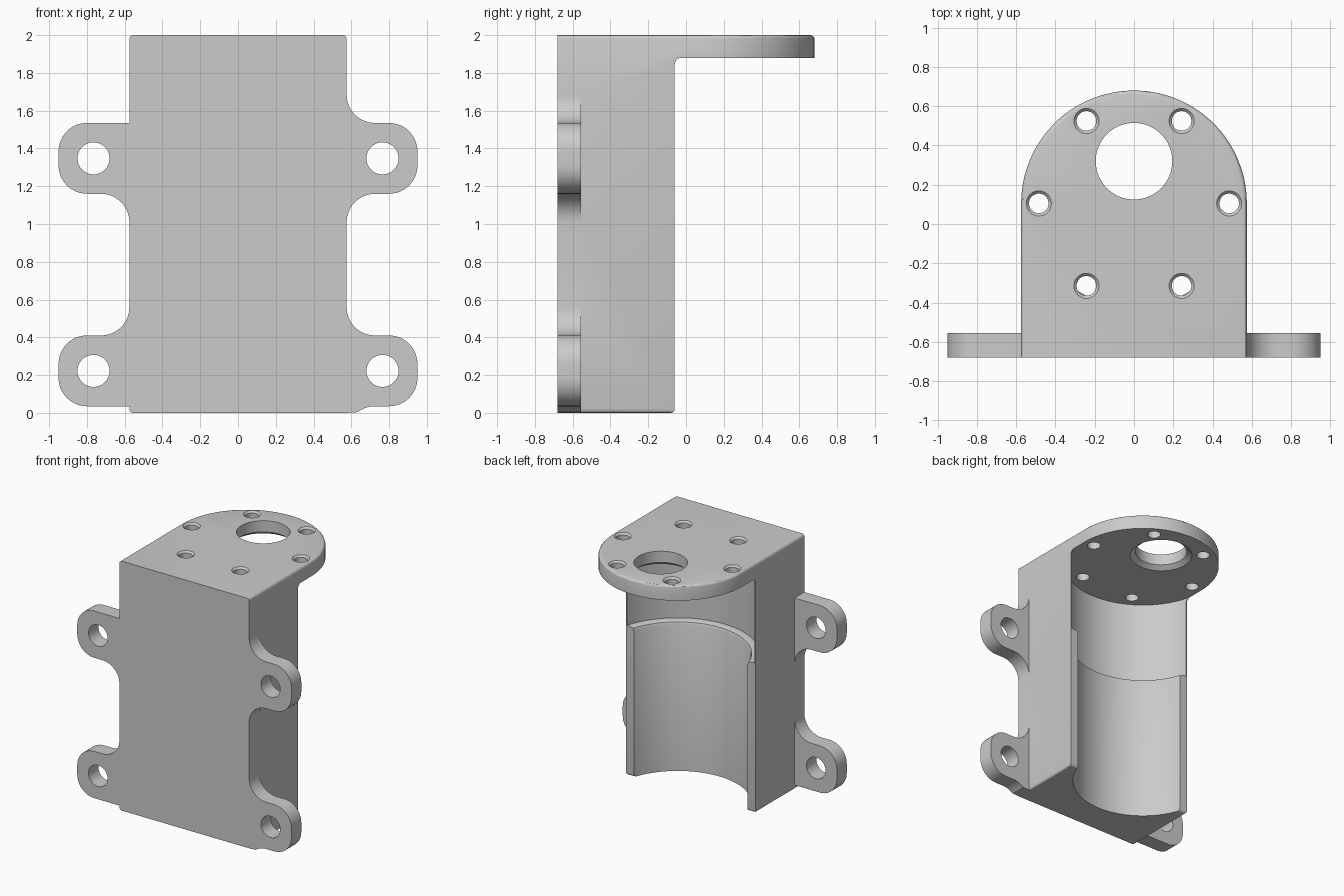
import bpy, bmesh, math
from mathutils import Vector

old = bpy.data.objects.get("Cube")
if old:
    bpy.data.objects.remove(old, do_unlink=True)

grey = bpy.data.materials.new("plain grey")
grey.use_nodes = True
COLOUR = (0.6, 0.6, 0.6, 1)
grey.diffuse_color = COLOUR
grey.node_tree.nodes["Principled BSDF"].inputs["Base Color"].default_value = COLOUR

W, FRONT, WALL_BACK, AXIS = 0.575, -0.68, -0.06, 0.105
PLATE_Z, TOP = 1.88, 2.0


def arc(cx, cy, r, a0, a1, n):
    """Points on an arc, angles in degrees."""
    angles = [math.radians(a0 + (a1 - a0) * i / n) for i in range(n + 1)]
    return [(cx + r * math.cos(a), cy + r * math.sin(a)) for a in angles]


def finish(name, bm):
    bmesh.ops.recalc_face_normals(bm, faces=bm.faces)
    mesh = bpy.data.meshes.new(name)
    bm.to_mesh(mesh)
    bm.free()
    mesh.materials.append(grey)
    ob = bpy.data.objects.new(name, mesh)
    bpy.context.collection.objects.link(ob)
    return ob


def prism(name, points, place, depth, bevel=None):
    """Extrude a flat profile; place turns (u, v) into a 3D point."""
    bm = bmesh.new()
    face = bm.faces.new([bm.verts.new(place(u, v)) for u, v in points])
    out = bmesh.ops.extrude_face_region(bm, geom=[face])
    moved = [g for g in out["geom"] if isinstance(g, bmesh.types.BMVert)]
    bmesh.ops.translate(bm, verts=moved, vec=Vector(depth))
    bmesh.ops.recalc_face_normals(bm, faces=bm.faces)
    if bevel:
        edges = [e for e in bm.edges if bevel(e)]
        bmesh.ops.bevel(bm, geom=edges, offset=0.02, segments=3, profile=0.5,
                        affect='EDGES')
    return finish(name, bm)


def lathe(name, profile, x, y, n=96, axis='Z'):
    """Closed solid of revolution through (radius, height) pairs."""
    bm = bmesh.new()
    rings = []
    for r, h in profile:
        ring = []
        for cu, cv in arc(0, 0, r, 0, 360, n)[:n]:
            co = (x + cu, y + cv, h) if axis == 'Z' else (x + cu, h, y + cv)
            ring.append(bm.verts.new(co))
        rings.append(ring)
    for a, b in zip(rings, rings[1:]):
        for i in range(n):
            j = (i + 1) % n
            bm.faces.new((a[i], a[j], b[j], b[i]))
    bm.faces.new(rings[0])
    bm.faces.new(rings[-1])
    return finish(name, bm)


def combine(target, tool, operation):
    mod = target.modifiers.new("join", 'BOOLEAN')
    mod.operation, mod.solver, mod.object = operation, 'EXACT', tool
    bpy.context.view_layer.objects.active = target
    bpy.ops.object.modifier_apply(modifier=mod.name)
    bpy.data.objects.remove(tool, do_unlink=True)


def rim(edge):
    """Top rim and bottom sides, leaving the front edge sharp."""
    a, b = (v.co for v in edge.verts)
    return abs(a.z - b.z) < 0.01 and (a.y + b.y) / 2 > FRONT + 0.01


# Block with a round-ended top plate
outline = [(-W, FRONT), (W, FRONT)] + arc(0, AXIS, W, 0, 180, 64)
bracket = prism("motor_bracket", outline, lambda u, v: (u, v, 0), (0, 0, TOP), rim)

# Open space behind the walls, under the plate
r = 0.035
back = [(1, -0.1), (WALL_BACK - 0.02, -0.1)]
back += arc(WALL_BACK - 0.02, 0.02, 0.02, -90, 0, 4)
back += arc(WALL_BACK + r, PLATE_Z - r, r, 180, 90, 6) + [(1, PLATE_Z)]
combine(bracket, prism("back_cutter", back, lambda u, v: (-0.8, u, v), (1.6, 0, 0)),
        'DIFFERENCE')

# Stepped round cavity
cavity = [(0.53, -0.1), (0.53, 1.17), (0.538, 1.191), (0.558, 1.2),
          (0.59, 1.2), (0.59, PLATE_Z)]
combine(bracket, lathe("cavity_cutter", cavity, 0, AXIS, 128), 'DIFFERENCE')

# Shaft hole, flared on the underside
shaft = [(0.235, PLATE_Z - 0.05), (0.235, PLATE_Z), (0.195, PLATE_Z + 0.03),
         (0.195, TOP + 0.1)]
combine(bracket, lathe("shaft_cutter", shaft, 0, 0.32, 64), 'DIFFERENCE')

# Ring of six countersunk screw holes
screw = [(0.05, PLATE_Z - 0.1), (0.05, TOP - 0.014), (0.064, TOP), (0.064, TOP + 0.1)]
for x, y in arc(0, AXIS, 0.485, 0, 360, 6)[:6]:
    combine(bracket, lathe("screw_cutter", screw, x, y, 32), 'DIFFERENCE')

# Mounting ears with blended roots
H, R, ROOT, TIP = 0.1875, 0.15, 0.5, 0.8
for side in (1, -1):
    for z in (0.2225, 1.3475):
        upper = z > 1
        ear = [(ROOT, H)]
        if side > 0 or not upper:
            ear = [(ROOT, H + R)] + arc(W + R, H + R, R, 180, 270, 12)
        ear += arc(TIP, H - R, R, 90, 0, 12) + arc(TIP, R - H, R, 0, -90, 12)
        if upper:
            ear += arc(W + R, -H - R, R, 90, 180, 12) + [(ROOT, -H - R)]
        elif side > 0:
            ear += [p for p in arc(W + R, -H - R, R, 90, 180, 24) if p[1] + z > 0]
            ear += [(W, -z), (ROOT, -z)]
        else:
            ear += [(ROOT, -H)]
        tab = prism("ear", ear, lambda u, v: (side * u, FRONT, v + z), (0, 0.125, 0))
        combine(bracket, tab, 'UNION')
        hole = [(0.085, FRONT - 0.1), (0.085, FRONT + 0.3)]
        combine(bracket, lathe("bolt_cutter", hole, side * 0.765, z, 40, 'Y'),
                'DIFFERENCE')

# Smooth curves, sharp edges
bpy.ops.object.select_all(action='DESELECT')
bracket.select_set(True)
bpy.context.view_layer.objects.active = bracket
bpy.ops.object.shade_smooth_by_angle(angle=math.radians(30))
